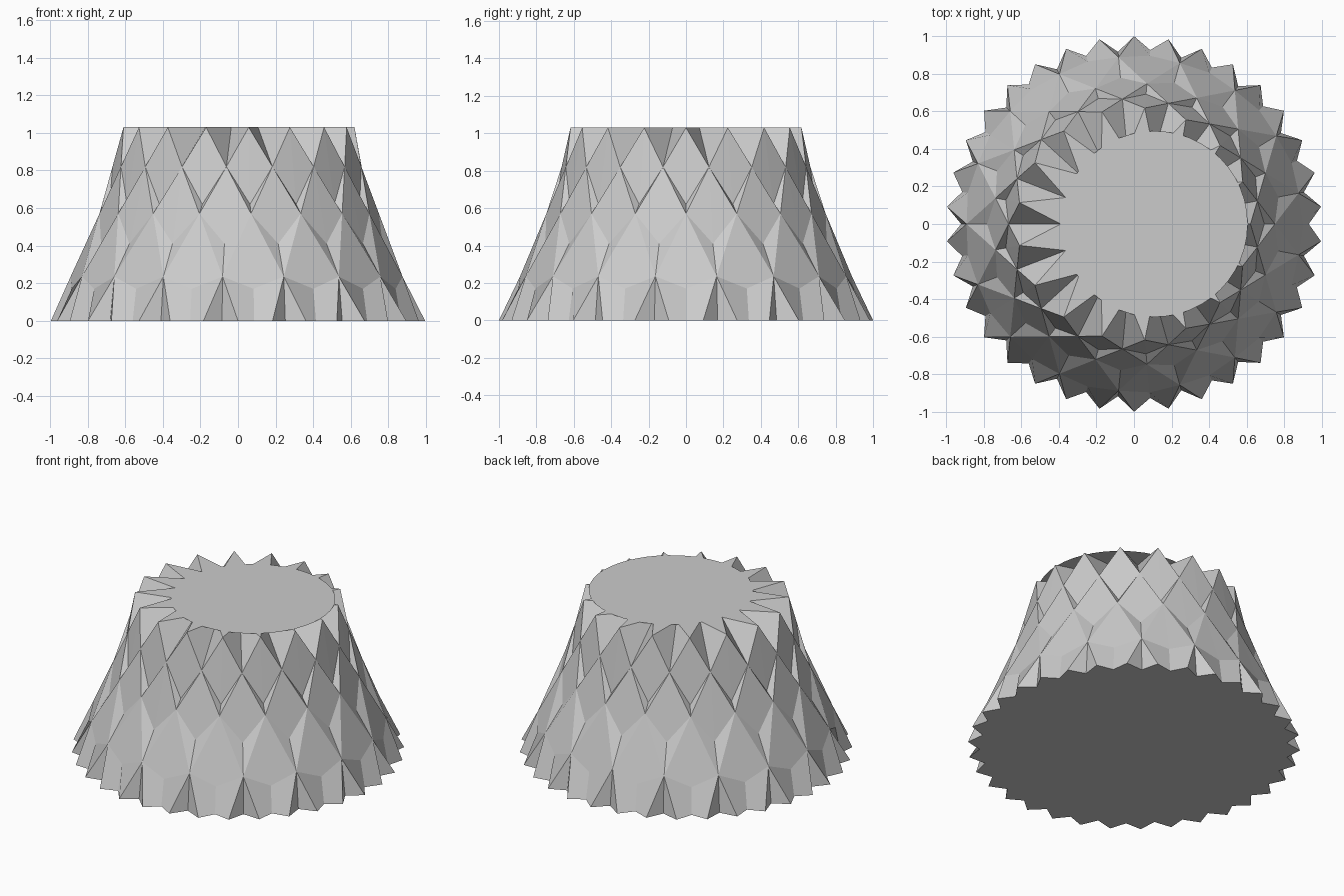
import bpy, bmesh, math

if "Cube" in bpy.data.objects:
    bpy.data.objects.remove(bpy.data.objects["Cube"])

N = 17                      # folds around the shade
STEP = 2 * math.pi / N
TOP = 1.03

grey = bpy.data.materials.new("paper grey")
grey.diffuse_color = (0.6, 0.6, 0.6, 1)
grey.use_nodes = True
grey.node_tree.nodes["Principled BSDF"].inputs["Base Color"].default_value = grey.diffuse_color


def finish(bm, name):
    bmesh.ops.recalc_face_normals(bm, faces=bm.faces)
    mesh = bpy.data.meshes.new(name)
    bm.to_mesh(mesh)
    bm.free()
    mesh.materials.append(grey)
    obj = bpy.data.objects.new(name, mesh)
    bpy.context.collection.objects.link(obj)
    return obj


bm = bmesh.new()


def ring(radius, z, offset):
    """One point per fold, offset given as a fraction of a fold."""
    return [bm.verts.new((radius * math.cos((i + offset) * STEP),
                          radius * math.sin((i + offset) * STEP), z))
            for i in range(N)]


# Ridge crossings, from the rim down to the foot
rim_tip = ring(0.62, TOP, 0)
high = ring(0.668, 0.82, 0.5)
middle = ring(0.75, 0.57, 0)
low = ring(0.891, 0.235, 0.5)
foot_left = ring(1.0, 0, -0.25)
foot_right = ring(1.0, 0, 0.25)

# Recessed points between the ridges
rim_notch = ring(0.39, TOP, 0.5)
dip_high = ring(0.694, 0.62, 0)
dip_middle = ring(0.782, 0.41, 0.5)
dip_low = ring(0.90, 0.17, 0)
foot_notch_a = ring(0.93, 0, 0)
foot_notch_b = ring(0.92, 0, 0.5)

for i in range(N):
    j, k = (i + 1) % N, i - 1
    faces = [
        # rim notch
        (rim_tip[i], high[i], rim_notch[i]),
        (rim_notch[i], high[i], rim_tip[j]),
        # upper kite and its under-folds
        (rim_tip[i], high[k], dip_high[i]),
        (rim_tip[i], dip_high[i], high[i]),
        (high[k], middle[i], dip_high[i]),
        (middle[i], high[i], dip_high[i]),
        # middle kite and its under-folds
        (high[i], middle[i], dip_middle[i]),
        (high[i], dip_middle[i], middle[j]),
        (middle[i], low[i], dip_middle[i]),
        (low[i], middle[j], dip_middle[i]),
        # lower kite and the pleats below it
        (middle[i], low[k], dip_low[i]),
        (middle[i], dip_low[i], low[i]),
        (low[k], foot_left[i], foot_notch_a[i], dip_low[i]),
        (dip_low[i], foot_notch_a[i], foot_right[i], low[i]),
        # foot notch under each low crossing
        (low[i], foot_right[i], foot_notch_b[i]),
        (low[i], foot_notch_b[i], foot_left[j]),
    ]
    for f in faces:
        bm.faces.new(f)

# Star-shaped top and toothed base
bm.faces.new([v for i in range(N) for v in (rim_tip[i], rim_notch[i])])
bm.faces.new([v for i in range(N) for v in
              (foot_left[i], foot_notch_a[i], foot_right[i], foot_notch_b[i])][::-1])
finish(bm, "folded_shade")

# Thin round plate lying off-centre in the top, bridging some notches
bm = bmesh.new()
bmesh.ops.create_circle(bm, cap_ends=True, segments=48, radius=0.495)
plate = finish(bm, "top_plate")
plate.location = (0.11, 0, TOP)
